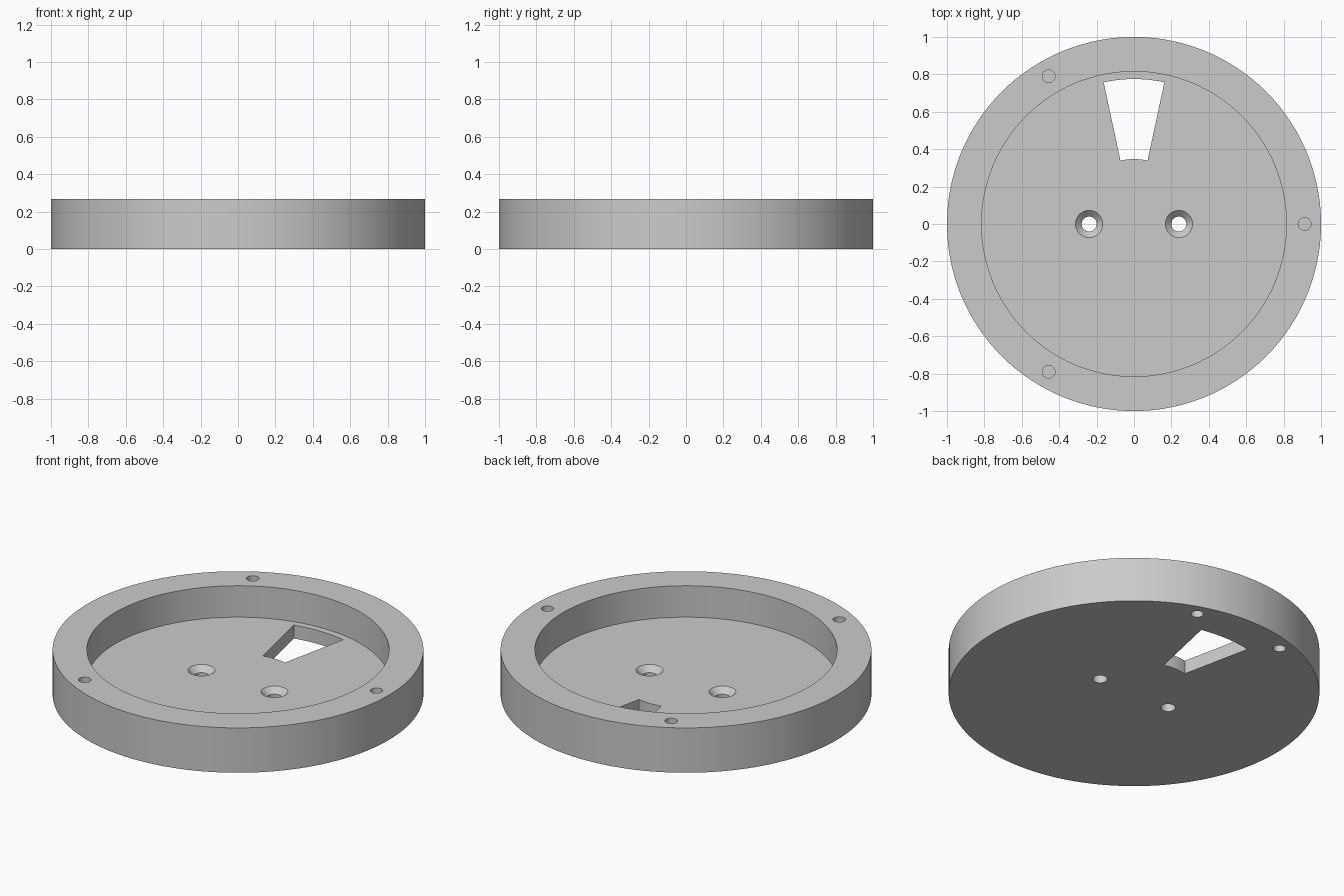
import bpy
import bmesh
from math import sin, cos, pi, radians

HEIGHT, FLOOR = 0.267, 0.08
RIM_RADIUS = 0.912

if "Cube" in bpy.data.objects:
    bpy.data.objects.remove(bpy.data.objects["Cube"])

grey = bpy.data.materials.new("plain grey")
grey.use_nodes = True
colour = (0.6, 0.6, 0.6, 1)
grey.diffuse_color = colour
grey.node_tree.nodes["Principled BSDF"].inputs["Base Color"].default_value = colour


def add_mesh(name, bm):
    bmesh.ops.recalc_face_normals(bm, faces=bm.faces)
    mesh = bpy.data.meshes.new(name)
    bm.to_mesh(mesh)
    bm.free()
    mesh.materials.append(grey)
    obj = bpy.data.objects.new(name, mesh)
    bpy.context.collection.objects.link(obj)
    return obj


def lathe(name, profile, segments, x=0, y=0):
    """Spin (radius, height) points about a vertical axis and cap both ends."""
    bm = bmesh.new()
    angles = [2 * pi * i / segments for i in range(segments)]
    rings = [[bm.verts.new((x + r * cos(a), y + r * sin(a), z)) for a in angles]
             for r, z in profile]
    for low, high in zip(rings, rings[1:]):
        for i in range(segments):
            j = (i + 1) % segments
            bm.faces.new((low[i], low[j], high[j], high[i]))
    bm.faces.new(rings[0])
    bm.faces.new(rings[-1])
    return add_mesh(name, bm)


def sector(name, inner, outer, half_angle, bottom, top, steps=12):
    """Upright prism shaped as a ring sector centred on +y."""
    angles = [half_angle * (2 * i / steps - 1) for i in range(steps + 1)]
    outline = [(outer, a) for a in angles] + [(inner, a) for a in reversed(angles)]
    bm = bmesh.new()
    face = bm.faces.new([bm.verts.new((r * sin(a), r * cos(a), bottom))
                         for r, a in outline])
    moved = bmesh.ops.extrude_face_region(bm, geom=[face])["geom"]
    bmesh.ops.translate(bm, vec=(0, 0, top - bottom),
                        verts=[v for v in moved if isinstance(v, bmesh.types.BMVert)])
    return add_mesh(name, bm)


# Round tray: outer wall, flat rim, recessed floor
tray = lathe("round_base", [(1, 0), (1, HEIGHT), (0.815, HEIGHT), (0.815, FLOOR)], 128)

# Wedge-shaped opening through the floor
cutters = [sector("window_cutter", 0.347, 0.775, radians(12.1), -0.1, FLOOR + 0.1)]

# Countersunk screw holes
for x in (-0.24, 0.24):
    cutters.append(lathe("screw_cutter", [(0.04, -0.1), (0.04, FLOOR - 0.033),
                                          (0.073, FLOOR), (0.073, FLOOR + 0.05)], 32, x))

# Three blind holes in the rim
for degrees in (0, 120, 240):
    a = radians(degrees)
    cutters.append(lathe("rim_hole_cutter", [(0.034, 0.08), (0.034, HEIGHT + 0.1)], 32,
                         RIM_RADIUS * cos(a), RIM_RADIUS * sin(a)))

# Two blind holes in the underside
for x in (-0.29, 0.29):
    cutters.append(lathe("underside_hole_cutter", [(0.034, -0.1), (0.034, 0.19)], 32, x, 0.875))

# Cut the openings, then drop the cutters
bpy.context.view_layer.objects.active = tray
tray.select_set(True)
for cutter in cutters:
    cutter.hide_render = True
    cut = tray.modifiers.new("cut", "BOOLEAN")
    cut.operation, cut.solver, cut.object = "DIFFERENCE", "EXACT", cutter
    bpy.ops.object.modifier_apply(modifier=cut.name)
    bpy.data.objects.remove(cutter)

bpy.ops.object.shade_smooth_by_angle(angle=radians(30))
